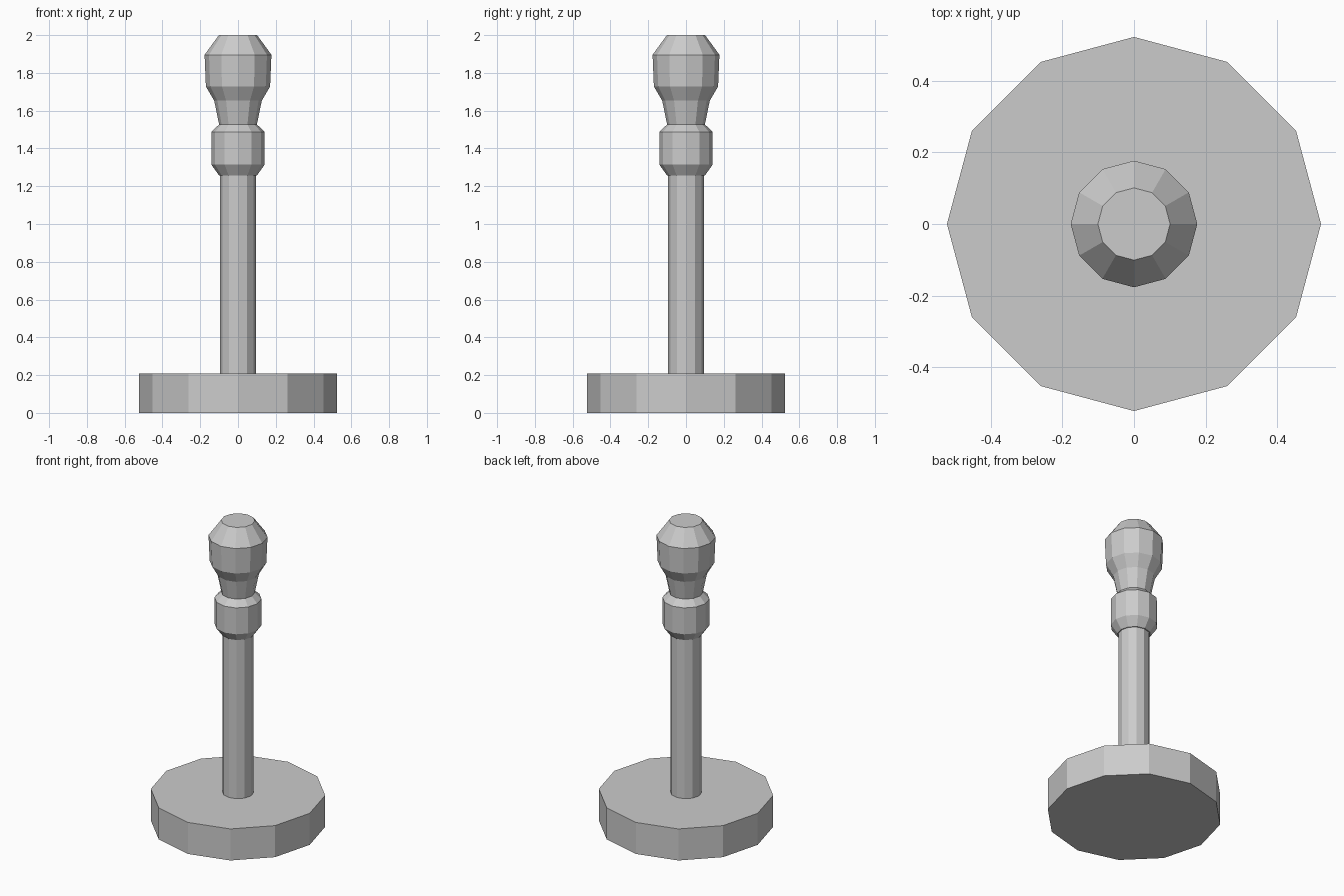
import bpy, bmesh
from math import cos, sin, tau

if "Cube" in bpy.data.objects:
    bpy.data.objects.remove(bpy.data.objects["Cube"])

SIDES = 12


def lathe(name, profile):
    """Closed flat-sided turning from (radius, height) pairs, bottom to top."""
    bm = bmesh.new()
    rings = [[bm.verts.new((r * cos(tau * i / SIDES), r * sin(tau * i / SIDES), z))
              for i in range(SIDES)] for r, z in profile]
    for low, high in zip(rings, rings[1:]):
        for i in range(SIDES):
            j = (i + 1) % SIDES
            bm.faces.new((low[i], low[j], high[j], high[i]))
    bm.faces.new(rings[0][::-1])
    bm.faces.new(rings[-1])
    mesh = bpy.data.meshes.new(name)
    bm.to_mesh(mesh)
    bm.free()
    obj = bpy.data.objects.new(name, mesh)
    bpy.context.collection.objects.link(obj)
    return obj


# Wide round foot
lathe("base", [(0.523, 0), (0.523, 0.208)])
# Slim post
lathe("shaft", [(0.094, 0.208), (0.094, 1.257)])
# Chamfered ring on the post
lathe("collar", [(0.1, 1.257), (0.141, 1.314), (0.141, 1.488), (0.1, 1.527)])
# Flared knob with a tapered crown
lathe("knob", [(0.1, 1.527), (0.126, 1.653), (0.17, 1.728), (0.177, 1.896), (0.101, 2.0)])
